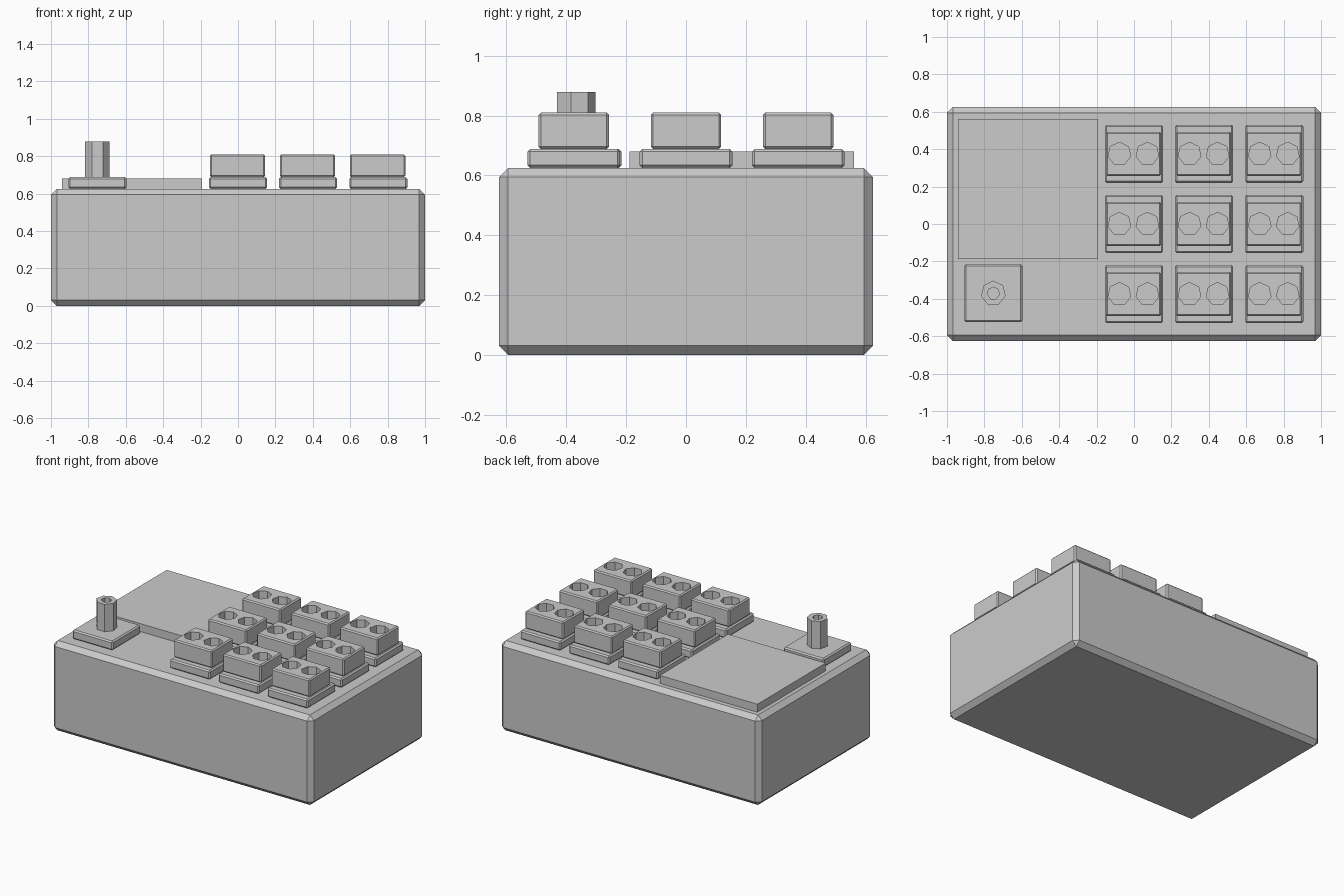
import bpy
import bmesh
from mathutils import Matrix, Vector

cube = bpy.data.objects.get("Cube")
if cube:
    bpy.data.objects.remove(cube, do_unlink=True)

grey = bpy.data.materials.new("plain grey")
grey.use_nodes = True
COLOUR = (0.6, 0.6, 0.6, 1)
grey.diffuse_color = COLOUR
grey.node_tree.nodes["Principled BSDF"].inputs["Base Color"].default_value = COLOUR


def add_object(name, mesh, location=(0, 0, 0)):
    obj = bpy.data.objects.new(name, mesh)
    obj.location = location
    bpy.context.scene.collection.objects.link(obj)
    return obj


def finish(bm, name):
    mesh = bpy.data.meshes.new(name)
    bm.to_mesh(mesh)
    bm.free()
    mesh.materials.append(grey)
    return mesh


def box_mesh(name, size, bevel=0.0):
    """Chamfered box standing on its local origin."""
    bm = bmesh.new()
    bmesh.ops.create_cube(bm, size=1)
    bmesh.ops.scale(bm, vec=size, verts=bm.verts)
    bmesh.ops.translate(bm, vec=(0, 0, size[2] / 2), verts=bm.verts)
    if bevel:
        bmesh.ops.bevel(bm, geom=bm.edges[:], offset=bevel, segments=1,
                        affect='EDGES', profile=0.5)
    return finish(bm, name)


def add_prism(bm, radius, low, high, x=0.0):
    """Seven-sided prism between two heights."""
    return bmesh.ops.create_cone(
        bm, cap_ends=True, segments=7, radius1=radius, radius2=radius,
        depth=high - low, matrix=Matrix.Translation((x, 0, (low + high) / 2)))


def drill(mesh, name, holes):
    """Cut (radius, low, high, x) holes and return the finished mesh."""
    bm = bmesh.new()
    for hole in holes:
        add_prism(bm, *hole)
    cutter = add_object("hole_cutter", finish(bm, "hole_cutter"))
    cutter.hide_render = True
    solid = add_object("uncut_" + name, mesh)
    mod = solid.modifiers.new("holes", 'BOOLEAN')
    mod.operation = 'DIFFERENCE'
    mod.solver = 'EXACT'
    mod.object = cutter
    bpy.context.view_layer.update()
    graph = bpy.context.evaluated_depsgraph_get()
    result = bpy.data.meshes.new_from_object(solid.evaluated_get(graph))
    result.name = name
    for helper in (solid, cutter):
        bpy.data.objects.remove(helper, do_unlink=True)
    return result


TOP = 0.625      # top of the case
RIM = 0.688      # top of the flanges
PITCH = 0.375    # spacing of the sockets

# Case and raised panel
add_object("case", box_mesh("case", (2, 1.25, TOP), 0.031))
add_object("raised_panel", box_mesh("raised_panel", (0.75, 0.75, 0.055)),
           (-0.567, 0.187, TOP))

# Socket parts, shared by the whole grid
flange = box_mesh("flange", (0.31, 0.31, RIM - TOP), 0.009)
block = drill(box_mesh("socket_block", (0.295, 0.235, 0.122), 0.008),
              "socket_block",
              [(0.062, 0.01, 0.2, x) for x in (-0.075, 0.075)])

# Three by three grid of twin-hole sockets
for row in (-1, 0, 1):
    for col in range(3):
        x, y = col * PITCH, row * PITCH
        add_object("socket_flange", flange, (x, y, TOP))
        add_object("socket_block", block, (x - 0.003, y, RIM))

# Hollow post on its own flange
bm = bmesh.new()
add_prism(bm, 0.067, 0, 0.19)
post = drill(finish(bm, "post"), "post", [(0.033, 0.02, 0.3, 0)])
base = Vector((-0.752, -0.37, TOP))
add_object("post_flange", flange, base)
add_object("post", post, base + Vector((0, 0, RIM - TOP)))
